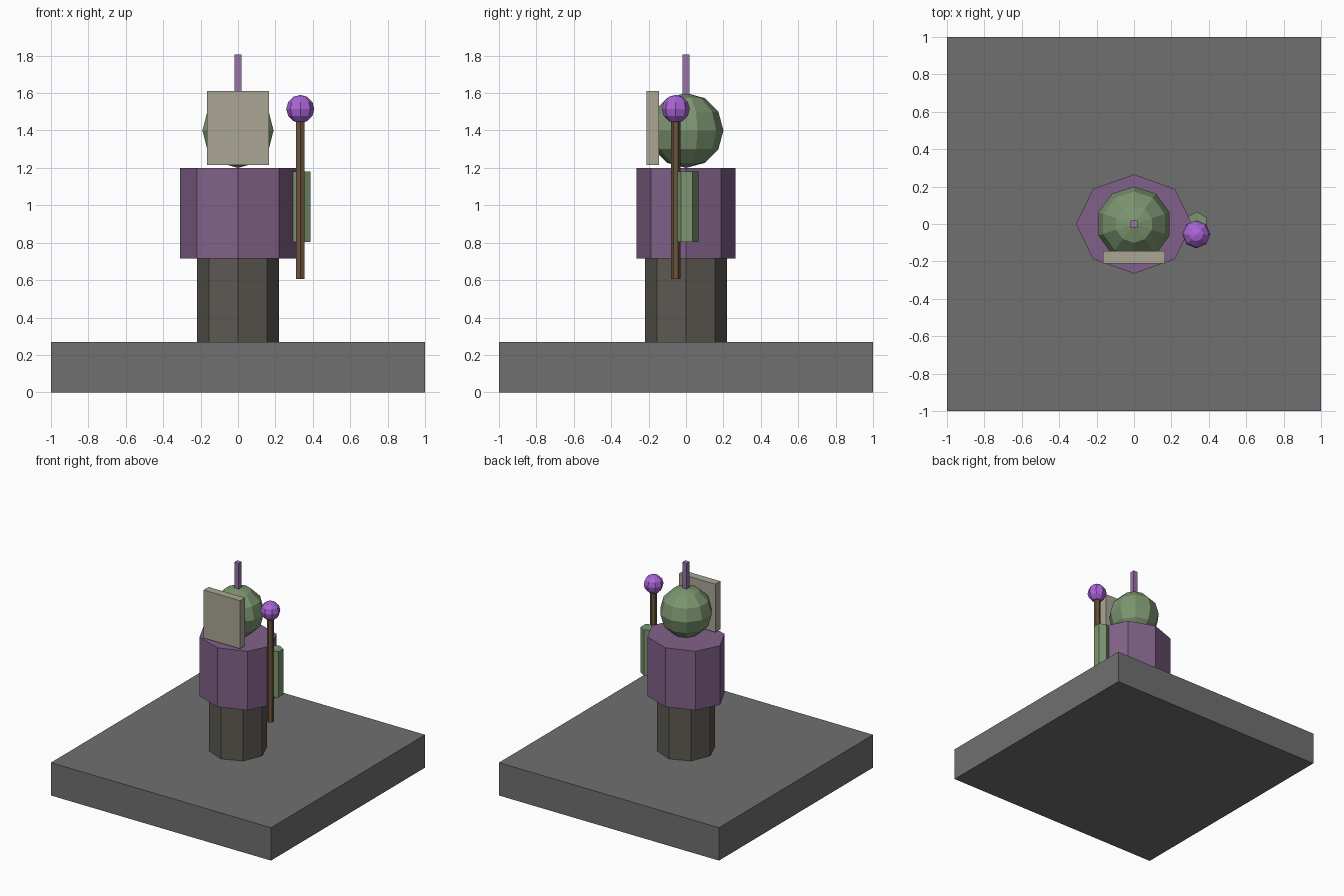
import bpy, bmesh
from mathutils import Matrix

if "Cube" in bpy.data.objects:
    bpy.data.objects.remove(bpy.data.objects["Cube"])


def finish(name, bm, colour, scale, centre):
    bmesh.ops.transform(bm, matrix=Matrix.Translation(centre) @ Matrix.Diagonal((*scale, 1)), verts=bm.verts)
    mesh = bpy.data.meshes.new(name)
    bm.to_mesh(mesh)
    bm.free()
    obj = bpy.data.objects.new(name, mesh)
    bpy.context.collection.objects.link(obj)
    if colour:
        mat = bpy.data.materials.new(name + "_colour")
        mat.diffuse_color = (*colour, 1)
        mat.use_nodes = True
        mat.node_tree.nodes["Principled BSDF"].inputs["Base Color"].default_value = mat.diffuse_color
        mesh.materials.append(mat)
    return obj


def box(name, x, y, z, colour=None):
    bm = bmesh.new()
    bmesh.ops.create_cube(bm, size=1)
    spans = (x, y, z)
    return finish(name, bm, colour, [b - a for a, b in spans], [(a + b) / 2 for a, b in spans])


def prism(name, sides, rx, ry, centre, z, colour):
    # first corner lies on the y axis
    bm = bmesh.new()
    bmesh.ops.create_cone(bm, cap_ends=True, segments=sides, radius1=1, radius2=1, depth=1)
    return finish(name, bm, colour, (rx, ry, z[1] - z[0]), (*centre, sum(z) / 2))


def ball(name, segments, rings, radius, centre, colour):
    bm = bmesh.new()
    bmesh.ops.create_uvsphere(bm, u_segments=segments, v_segments=rings, radius=1)
    return finish(name, bm, colour, (radius,) * 3, centre)


GREEN = (0.20, 0.30, 0.16)
PURPLE = (0.22, 0.12, 0.25)
BROWN = (0.15, 0.09, 0.05)

# Plinth
box("base_block", (-1, 1), (-1, 1), (0, 0.27), (0.16, 0.16, 0.16))

# Body
prism("lower_body", 8, 0.22, 0.22, (0, 0), (0.27, 0.715), (0.11, 0.10, 0.085))
prism("robe", 8, 0.31, 0.265, (0, 0), (0.715, 1.2), PURPLE)

# Head with face plate and crest
ball("head", 10, 6, 0.2, (0, 0, 1.4), GREEN)
box("face_plate", (-0.165, 0.165), (-0.21, -0.145), (1.215, 1.61), (0.40, 0.38, 0.30))
box("crest", (-0.02, 0.02), (-0.02, 0.02), (1.57, 1.805), (0.32, 0.17, 0.40))

# Single arm holding a staff with an orb
prism("arm", 6, 0.061, 0.061, (0.335, 0.005), (0.805, 1.18), GREEN)
prism("staff", 6, 0.026, 0.026, (0.333, -0.055), (0.605, 1.48), BROWN)
ball("staff_orb", 8, 6, 0.075, (0.333, -0.055, 1.515), (0.40, 0.13, 0.68))
